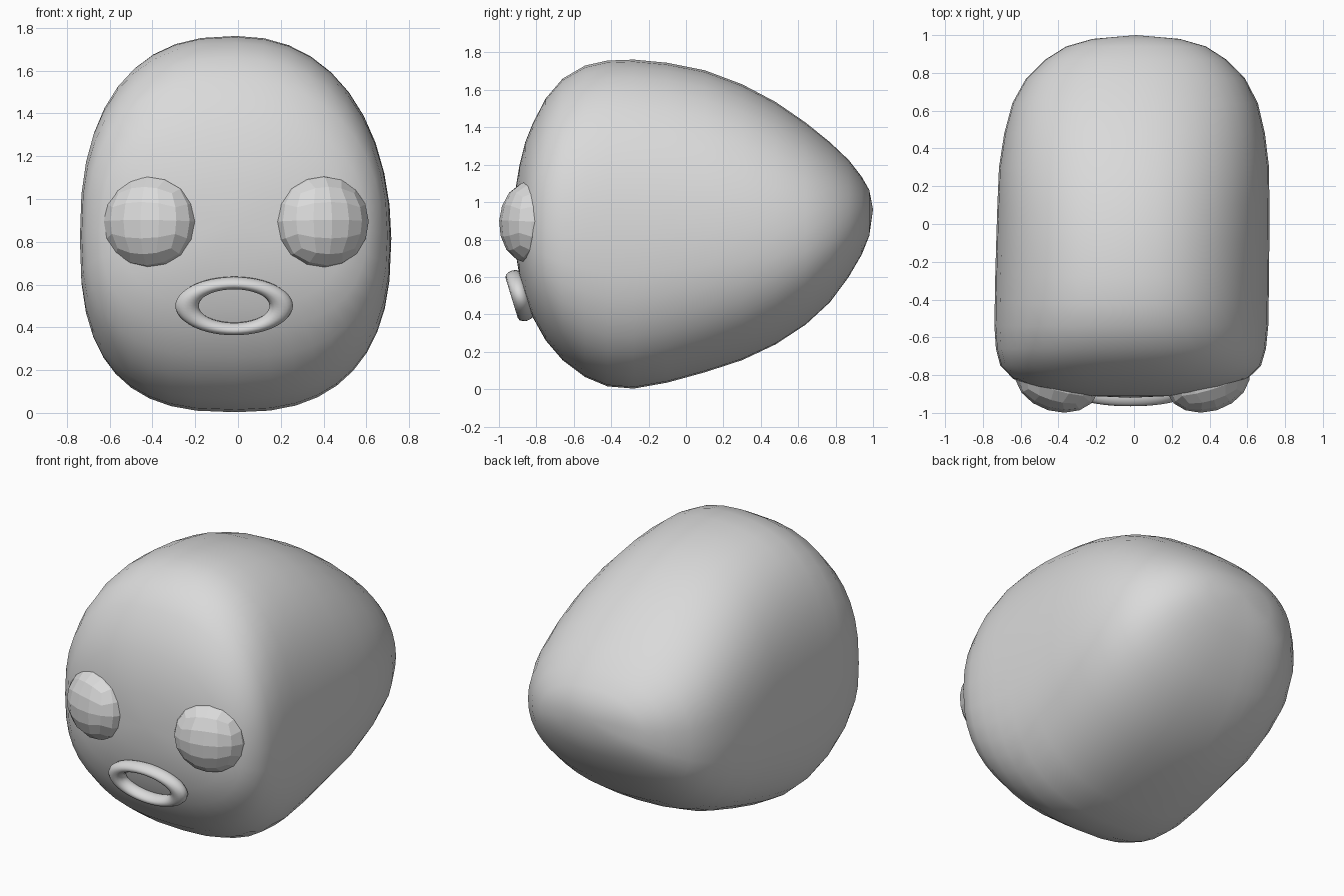
import bpy, bmesh, math
from mathutils import Vector

if "Cube" in bpy.data.objects:
    bpy.data.objects.remove(bpy.data.objects["Cube"])

grey = bpy.data.materials.new("plain grey")
grey.diffuse_color = (0.7, 0.7, 0.7, 1)
grey.use_nodes = True
grey.node_tree.nodes["Principled BSDF"].inputs["Base Color"].default_value = grey.diffuse_color


def finish(name, bm, smooth):
    bmesh.ops.recalc_face_normals(bm, faces=bm.faces)
    for f in bm.faces:
        f.smooth = smooth
    mesh = bpy.data.meshes.new(name)
    bm.to_mesh(mesh)
    bm.free()
    mesh.materials.append(grey)
    ob = bpy.data.objects.new(name, mesh)
    bpy.context.collection.objects.link(ob)
    return ob


# Body: rounded cross-sections along y (y, bottom z, top z, half width)
SECTIONS = [
    (-.91, .72, 1.08, .22), (-.89, .60, 1.20, .38), (-.86, .49, 1.32, .52),
    (-.82, .385, 1.42, .62), (-.75, .26, 1.555, .69), (-.66, .155, 1.66, .715),
    (-.54, .065, 1.73, .725), (-.42, .015, 1.757, .725), (-.28, .003, 1.762, .725),
    (-.10, .035, 1.745, .723), (.10, .09, 1.705, .72), (.30, .155, 1.63, .715),
    (.48, .24, 1.535, .69), (.64, .345, 1.425, .65), (.77, .465, 1.32, .58),
    (.87, .60, 1.225, .48), (.94, .72, 1.135, .37), (.98, .82, 1.065, .23),
]
SIDES = 40


def roundness(right, top, t):
    """Corner exponent; the right side is softer, and softer toward the back."""
    if right:
        return 2.2 - .15 * t if top else 2.5 - .25 * t
    return 2.5 - .1 * t if top else 2.72 - .1 * t


def body():
    bm = bmesh.new()
    rings = []
    for y, low, high, w in SECTIONS:
        mid = low + 0.45 * (high - low)
        t = min(1, max(0, (y + .4) / 1.2))
        ring = []
        for i in range(SIDES):
            a = math.tau * i / SIDES
            c, s = math.cos(a), math.sin(a)
            p = 2 / roundness(c > 0, s > 0, t)
            x = math.copysign(abs(c) ** p, c) * w + .017 * y - .005
            z = math.copysign(abs(s) ** p, s)
            ring.append(bm.verts.new((x, y, mid + z * (high - mid if s > 0 else mid - low))))
        rings.append(ring)
    for a, b in zip(rings, rings[1:]):
        for i in range(SIDES):
            j = (i + 1) % SIDES
            bm.faces.new((a[i], a[j], b[j], b[i]))
    # rounded ends
    for ring, tip in ((rings[0], (-.02, -.92, .88)), (rings[-1], (.01, 1, .96))):
        pole = bm.verts.new(tip)
        for i in range(SIDES):
            bm.faces.new((ring[i], ring[(i + 1) % SIDES], pole))
    finish("body", bm, True)


# Eyes: faceted ball made from a divided cube, flattened and turned outward
def eye(name, side):
    bm = bmesh.new()
    bmesh.ops.create_cube(bm, size=2)
    bmesh.ops.subdivide_edges(bm, edges=bm.edges[:], cuts=3, use_grid_fill=True)
    for v in bm.verts:
        p = Vector([math.tan(c * math.pi / 4) for c in v.co]).normalized()
        v.co = (p.x * .227, p.y * .165, p.z * .223)
    ob = finish(name, bm, False)
    ob.location = (side * .40 - .008, -.828, .893)
    ob.rotation_euler = (math.radians(-3), 0, math.radians(17 * side))


# Mouth: flattened oval ring leaning forward at the top
def mouth():
    bpy.ops.mesh.primitive_torus_add(
        major_segments=48, minor_segments=12, major_radius=.22, minor_radius=.055,
        location=(-.018, -.89, .5), rotation=(math.radians(107), 0, 0))
    ob = bpy.context.object
    ob.name = "mouth"
    ob.scale = (1, .51, .8)
    ob.data.materials.append(grey)
    bpy.ops.object.shade_smooth()


body()
eye("left_eye", -1)
eye("right_eye", 1)
mouth()
